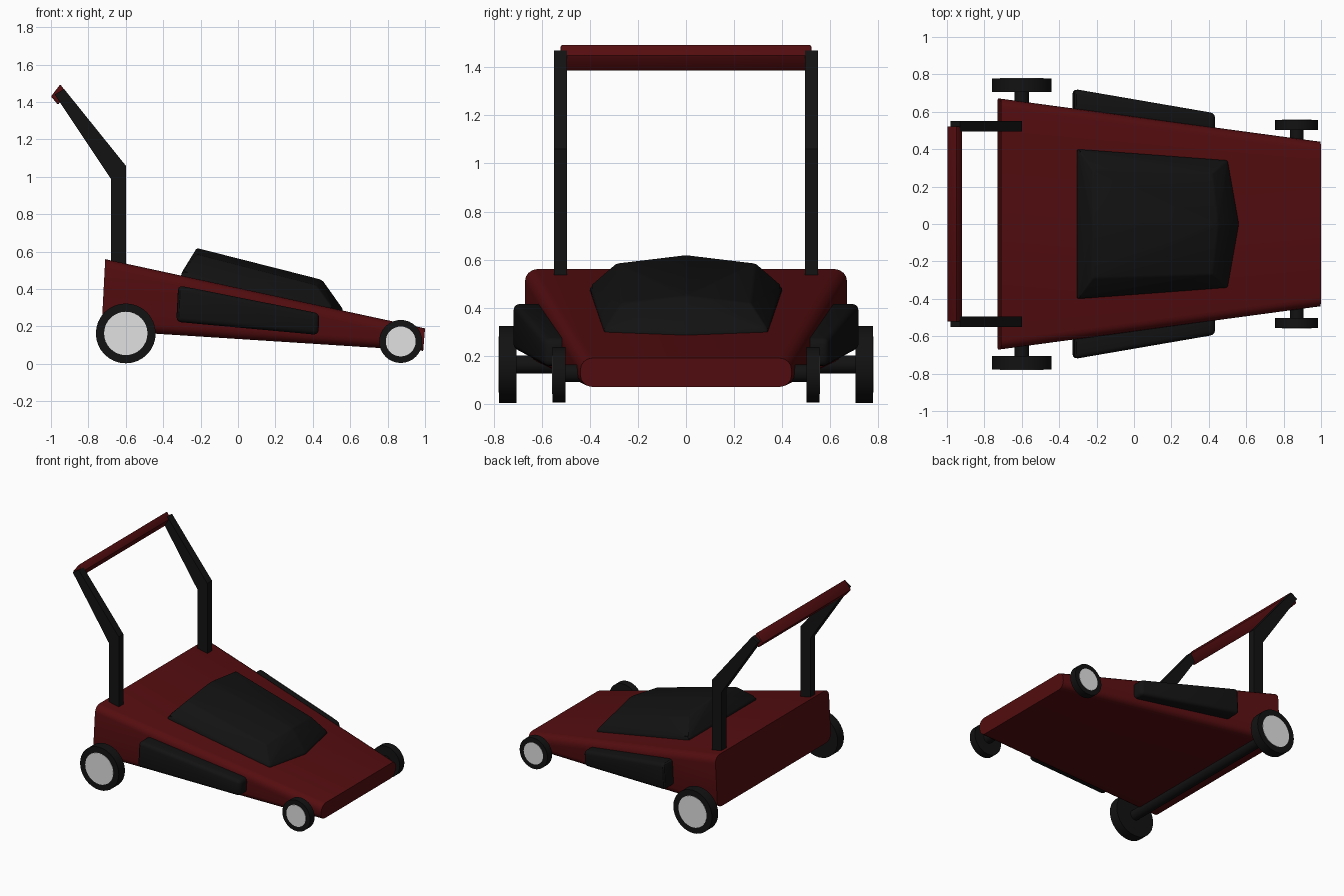
import bpy, bmesh, math

if "Cube" in bpy.data.objects:
    bpy.data.objects.remove(bpy.data.objects["Cube"])


def material(name, rgb):
    m = bpy.data.materials.new(name)
    m.use_nodes = True
    m.diffuse_color = (*rgb, 1)
    bsdf = next(n for n in m.node_tree.nodes if n.type == 'BSDF_PRINCIPLED')
    bsdf.inputs["Base Color"].default_value = (*rgb, 1)
    return m


RED = material("dark red paint", (0.09, 0.004, 0.005))
BLACK = material("black plastic", (0.006, 0.006, 0.006))
GREY = material("light grey hub", (0.75, 0.75, 0.75))


def finish(name, bm, mat):
    bmesh.ops.recalc_face_normals(bm, faces=bm.faces)
    mesh = bpy.data.meshes.new(name)
    bm.to_mesh(mesh)
    bm.free()
    mesh.materials.append(mat)
    obj = bpy.data.objects.new(name, mesh)
    bpy.context.collection.objects.link(obj)
    bpy.ops.object.select_all(action='DESELECT')
    bpy.context.view_layer.objects.active = obj
    obj.select_set(True)
    bpy.ops.object.shade_smooth_by_angle(angle=math.radians(30))
    return obj


def solid(name, points, mat, bevel=0, segments=3, pick=lambda e: True):
    """Convex solid around the points, with picked edges rounded."""
    bm = bmesh.new()
    for p in points:
        bm.verts.new(p)
    bmesh.ops.convex_hull(bm, input=bm.verts)
    bmesh.ops.dissolve_limit(bm, angle_limit=0.02, verts=bm.verts, edges=bm.edges)
    if bevel:
        bmesh.ops.bevel(bm, geom=[e for e in bm.edges if pick(e)], offset=bevel,
                        segments=segments, profile=0.5, affect='EDGES', clamp_overlap=True)
    return finish(name, bm, mat)


def prism(name, profile, y0, y1, mat):
    """Side profile in x and z, extruded along y."""
    bm = bmesh.new()
    face = bm.faces.new([bm.verts.new((x, y0, z)) for x, z in profile])
    ext = bmesh.ops.extrude_face_region(bm, geom=[face])
    for v in ext["geom"]:
        if isinstance(v, bmesh.types.BMVert):
            v.co.y = y1
    return finish(name, bm, mat)


def cylinder(name, x, z, radius, y0, y1, mat):
    ring = [(x + radius * math.cos(a), z + radius * math.sin(a))
            for a in (math.tau * i / 32 for i in range(32))]
    return prism(name, ring, y0, y1, mat)


def both(points):
    return [(x, s * y, z) for x, y, z in points for s in (1, -1)]


# Wedge deck, rounded along its length only
solid("deck", both([(-0.73, 0.67, 0.18), (-0.71, 0.67, 0.56),
                    (0.99, 0.44, 0.07), (1.0, 0.44, 0.19)]), RED, 0.05, 4,
      lambda e: abs(e.verts[0].co.x - e.verts[1].co.x) > 0.5)

# Motor cover with a low centre ridge
solid("motor_cover", both([(-0.31, 0.40, 0.45), (-0.30, 0.40, 0.49), (-0.22, 0.29, 0.585),
                           (0.42, 0.27, 0.42), (0.50, 0.34, 0.28), (0.50, 0.34, 0.31)])
      + [(-0.22, 0, 0.62), (0.45, 0, 0.45), (0.56, 0, 0.27), (0.56, 0, 0.295)],
      BLACK, 0.008, 2)

for s, side in ((1, "left"), (-1, "right")):
    # Side panels
    solid("side_panel_" + side,
          [(x, s * y, z) for x, z, inner, outer in
           ((-0.32, 0.42, 0.57, 0.722), (-0.33, 0.225, 0.57, 0.722),
            (0.43, 0.155, 0.48, 0.592), (0.435, 0.27, 0.48, 0.592)) for y in (inner, outer)],
          BLACK, 0.025)

    # Bent handle posts
    prism("handle_post_" + side,
          [(-0.68, 0.50), (-0.60, 0.50), (-0.60, 1.06), (-0.93, 1.47),
           (-0.98, 1.44), (-0.68, 0.99)], s * 0.495, s * 0.55, BLACK)

    # Wheels with hub discs on the outer faces
    for end, x, z, r, hub, y0, y1 in (("rear", -0.60, 0.163, 0.16, 0.116, 0.705, 0.778),
                                      ("front", 0.87, 0.12, 0.115, 0.08, 0.502, 0.556)):
        cylinder(f"{end}_wheel_{side}", x, z, r, s * y0, s * y1, BLACK)
        cylinder(f"{end}_hub_{side}", x, z, hub, s * (y1 - 0.002), s * (y1 + 0.002), GREY)

# Axles
cylinder("rear_axle", -0.60, 0.163, 0.038, -0.72, 0.72, BLACK)
cylinder("front_axle", 0.87, 0.127, 0.037, -0.52, 0.52, BLACK)

# Grip bar
solid("grip_bar", both([(-0.95, 0.522, 1.495), (-0.918, 0.522, 1.45),
                        (-0.962, 0.522, 1.385), (-1.0, 0.522, 1.43)]), RED, 0.006, 2)
